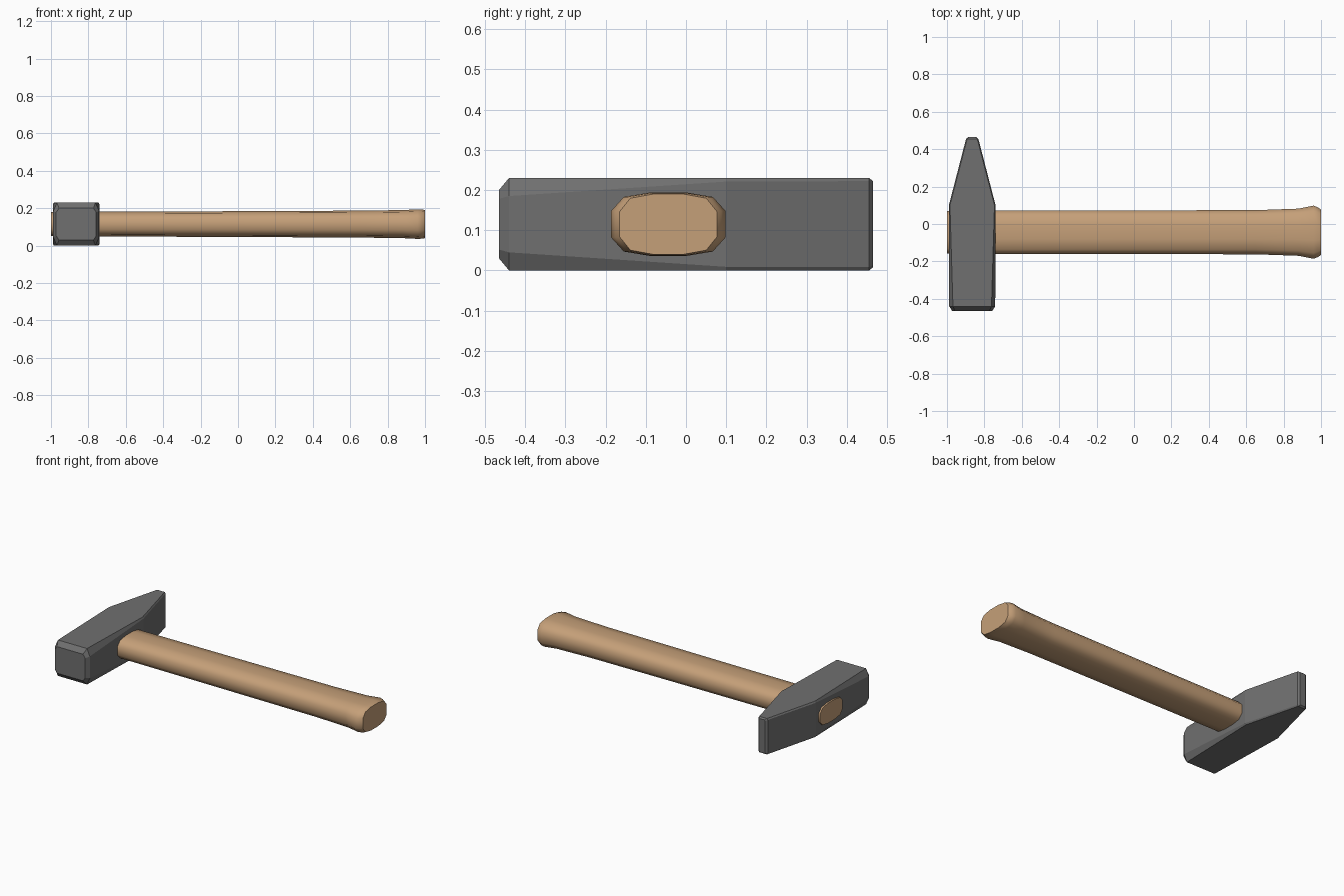
import bpy, bmesh, math

if "Cube" in bpy.data.objects:
    bpy.data.objects.remove(bpy.data.objects["Cube"])

ZC = 0.115    # height of the centre line


def loft(name, rings, color):
    """Skin a list of equal-length point rings and close both ends."""
    bm = bmesh.new()
    loops = [[bm.verts.new(p) for p in ring] for ring in rings]
    n = len(loops[0])
    for a, b in zip(loops, loops[1:]):
        for i in range(n):
            j = (i + 1) % n
            bm.faces.new((a[i], a[j], b[j], b[i]))
    bm.faces.new(loops[0])
    bm.faces.new(loops[-1])
    bmesh.ops.recalc_face_normals(bm, faces=bm.faces)
    mesh = bpy.data.meshes.new(name)
    bm.to_mesh(mesh)
    bm.free()
    obj = bpy.data.objects.new(name, mesh)
    bpy.context.collection.objects.link(obj)
    mat = bpy.data.materials.new(name + "_material")
    mat.diffuse_color = (*color, 1)
    mat.use_nodes = True
    mat.node_tree.nodes["Principled BSDF"].inputs["Base Color"].default_value = mat.diffuse_color
    mesh.materials.append(mat)
    return obj


def mirrored(quarter):
    """Complete a quarter outline (side to top) into a closed loop."""
    half = quarter + [(-u, v) for u, v in reversed(quarter)]
    return half + [(-u, -v) for u, v in half]


# Steel head: chamfered rectangle sections along y
# (y, half width, half height, chamfer in x, chamfer in z)
head_sections = [
    (-0.465, 0.107, 0.085, 0.015, 0.022),
    (-0.440, 0.123, 0.115, 0.020, 0.045),
    (0.100, 0.125, 0.115, 0.006, 0.009),
    (0.455, 0.033, 0.115, 0.006, 0.008),
    (0.465, 0.021, 0.107, 0.005, 0.005),
]
head_rings = []
for y, hx, hz, cx, cz in head_sections:
    outline = mirrored([(hx, hz - cz), (hx - cx, hz)])
    head_rings.append([(-0.865 + u, y, ZC + v) for u, v in outline])
loft("hammer_head", head_rings, (0.16, 0.16, 0.16))

# Wooden handle: twelve-sided oval sections along x, flared at the grip end
# (x, half width, half height)
handle_sections = [
    (-1.000, 0.114, 0.064),
    (-0.740, 0.117, 0.066),
    (0.000, 0.117, 0.069),
    (0.650, 0.118, 0.072),
    (0.880, 0.126, 0.075),
    (0.960, 0.142, 0.079),
    (0.985, 0.132, 0.078),
    (1.000, 0.121, 0.075),
]
oval = mirrored([(1, 0.42), (0.78, 0.86), (0.31, 1)])
handle_rings = [[(x, -0.044 + u * hy, ZC + v * hz) for u, v in oval]
                for x, hy, hz in handle_sections]
handle = loft("handle", handle_rings, (0.56, 0.35, 0.19))
bpy.context.view_layer.objects.active = handle
handle.select_set(True)
bpy.ops.object.shade_smooth_by_angle(angle=math.radians(42))
